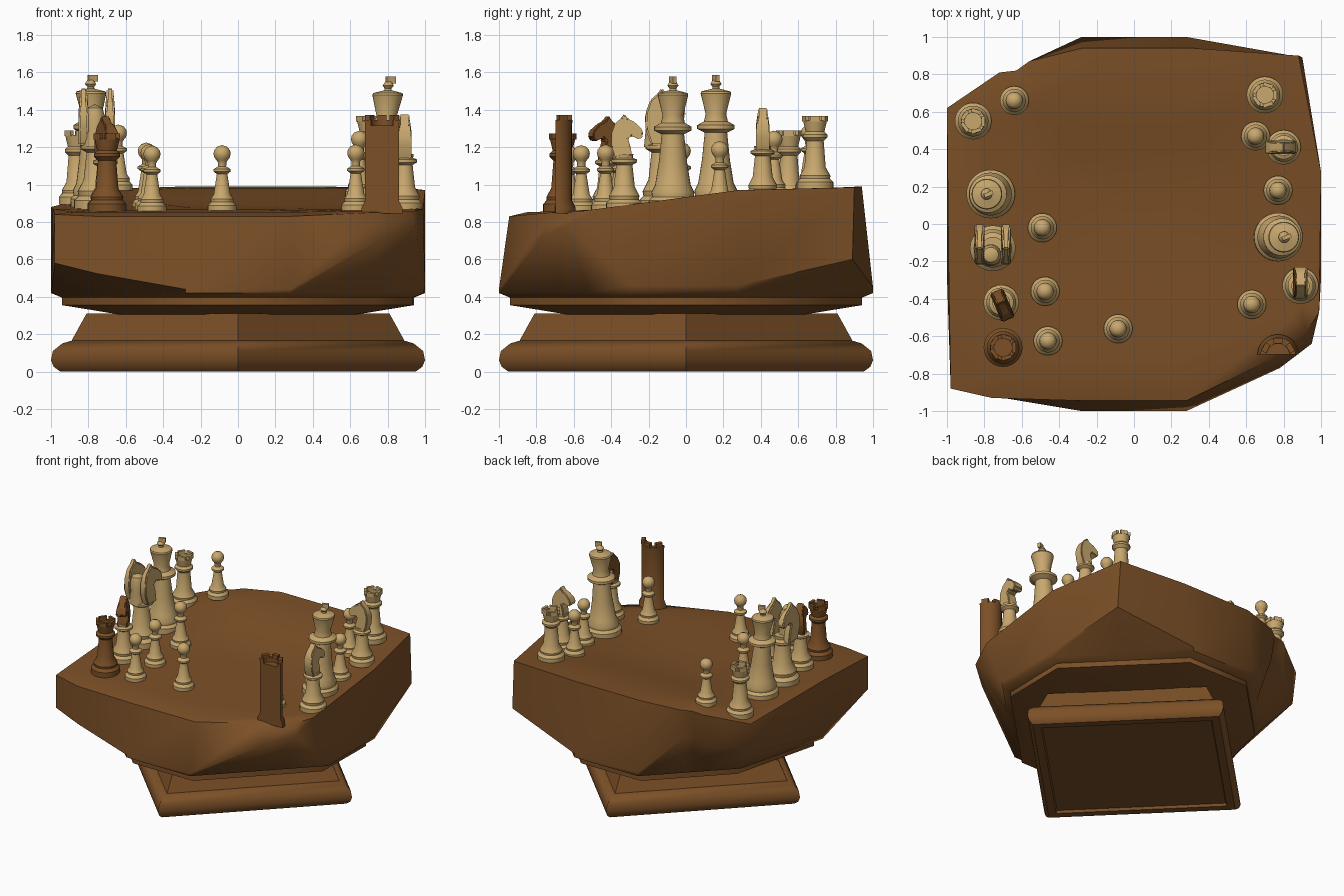
import bpy, bmesh, math
from mathutils import Matrix, Vector

if "Cube" in bpy.data.objects:
    bpy.data.objects.remove(bpy.data.objects["Cube"])


def material(name, col):
    m = bpy.data.materials.new(name)
    m.diffuse_color = (*col, 1)
    m.use_nodes = True
    m.node_tree.nodes["Principled BSDF"].inputs["Base Color"].default_value = m.diffuse_color
    return m


WOOD = material("brown wood", (0.2, 0.08, 0.02))
TAN = material("pale tan", (0.58, 0.39, 0.155))


def finish(name, bm, mats, angle=35):
    bmesh.ops.recalc_face_normals(bm, faces=bm.faces)
    me = bpy.data.meshes.new(name)
    bm.to_mesh(me)
    bm.free()
    for m in mats:
        me.materials.append(m)
    me.shade_smooth()
    me.set_sharp_from_angle(angle=math.radians(angle))
    ob = bpy.data.objects.new(name, me)
    bpy.context.collection.objects.link(ob)
    return ob


def loft(bm, rings):
    """Skin closed rings of points; a one-point ring is a pole."""
    rows = [[bm.verts.new(p) for p in r] for r in rings]
    for a, b in zip(rows, rows[1:]):
        n = max(len(a), len(b))
        for i in range(n):
            j = (i + 1) % n
            q = [a[i % len(a)], a[j % len(a)], b[j % len(b)], b[i % len(b)]]
            bm.faces.new(list(dict.fromkeys(q)))


def lathe(bm, prof, at=(0, 0, 0), s=1, n=28, lean=0):
    x, y, z = at
    rings = []
    for r, h in prof:
        cx = x + lean * h * s
        if r == 0:
            rings.append([(cx, y, z + h * s)])
        else:
            rings.append([(cx + r * s * math.cos(math.tau * i / n),
                           y + r * s * math.sin(math.tau * i / n), z + h * s) for i in range(n)])
    loft(bm, rings)


def lerp(t, pts):
    for (a, u), (b, v) in zip(pts, pts[1:]):
        if t <= b:
            return u + (v - u) * max(0, (t - a) / (b - a))
    return pts[-1][1]


def ground(x, y):
    """Height of the worn top surface."""
    h = lerp(y, [(-0.9, 0.85), (-0.5, 0.865), (-0.2, 0.87), (0.2, 0.885), (0.47, 0.94), (0.7, 0.98), (1, 0.99)])
    return min(h, 0.9) if x < -0.74 else h


# Plinth: square moulding turned on its corner
bm = bmesh.new()
lathe(bm, [(0, 0.02), (0.86, 0.02), (0.87, 0), (0.95, 0), (0.985, 0.025), (1, 0.06), (0.99, 0.11),
           (0.94, 0.15), (0.89, 0.165), (0.81, 0.31), (0, 0.31)], n=4)
finish("plinth", bm, [WOOD])

# Rough block: rim point, then shoulder point below it, counterclockwise
COLUMNS = [
    (-.28, -.945, .83, -.28, -1, .44), (.28, -.945, .83, .28, -1, .44),
    (.72, -.73, .85, .78, -.77, .72), (.92, -.58, .855, .95, -.64, .78),
    (.99, -.47, .87, 1, -.29, .46), (1, .28, .97, 1, .28, .46),
    (.88, .9, .985, .9, .89, .6), (.32, .94, .99, .28, 1, .45),
    (-.28, .94, .99, -.28, 1, .45), (-.56, .87, .97, -.58, .85, .75),
    (-.63, .82, .96, -.61, .76, .72), (-.72, .81, .95, -.75, .78, .7),
    (-1, .62, .88, -1, .58, .64), (-.99, -.3, .87, -1, -.28, .45),
    (-.98, -.88, .84, -.98, -.88, .58), (-.76, -.93, .83, -.76, -.92, .525)]


def foot(c, s=1, z=0.42):
    """Point on the truncated diamond under the block."""
    x, y = c[3:5]
    k = s * min(1 / max(abs(x), abs(y)), 1.28 / (abs(x) + abs(y)))
    return (x * k, y * k, z)


rings = [[(0, 0, 0.3)],
         [foot(c, .81 / (abs(f[0]) + abs(f[1])), .305) for c in COLUMNS for f in [foot(c)]],
         [foot(c, .94, .355) for c in COLUMNS], [foot(c, .94, .395) for c in COLUMNS],
         [foot(c) for c in COLUMNS], [c[3:] for c in COLUMNS], [c[:3] for c in COLUMNS]]
for s in (0.9, 0.78, 0.62, 0.45, 0.25):
    rings.append([(c[0] * s, c[1] * s, ground(c[0] * s, c[1] * s)) for c in COLUMNS])
rings.append([(0, 0, ground(0, 0))])
bm = bmesh.new()
loft(bm, rings)
finish("block", bm, [WOOD], 62)

# Piece profiles: radius, height
PAWN = [(0, 0), (.077, 0), (.077, .03), (.06, .05), (.062, .065), (.045, .09), (.028, .2),
        (.046, .213), (.046, .225), (.022, .24), (.023, .262)] + \
       [(.046 * math.sin(a), .308 - .046 * math.cos(a)) for a in (.7, 1.1, 1.57, 2, 2.5)] + [(0, .354)]
ROOK = [(0, 0), (.098, 0), (.098, .04), (.08, .06), (.082, .075), (.057, .12), (.046, .26), (.066, .28),
        (.066, .295), (.05, .31), (.064, .37), (.045, .37), (.045, .34), (0, .34)]
KING = [(0, 0), (.13, 0), (.13, .045), (.112, .065), (.115, .09), (.095, .13), (.074, .26), (.06, .4),
        (.1, .42), (.1, .44), (.064, .46), (.055, .5), (.082, .61), (.078, .62), (.02, .635),
        (.018, .645), (.03, .66), (.018, .68), (0, .69)]
STAND = [(0, 0), (.1, 0), (.1, .04), (.08, .06), (.084, .08), (.058, .13), (.045, .25), (.07, .265),
         (.07, .28), (.048, .29), (.05, .31), (0, .31)]
HEAD = [(-.045, .28), (-.07, .35), (-.072, .42), (-.05, .48), (-.015, .51), (.0, .535), (.02, .505),
        (.06, .485), (.1, .445), (.105, .41), (.085, .39), (.04, .41), (.02, .395), (.035, .35), (.045, .28)]


def seat(x, y):
    return (x, y, ground(x, y) - 0.006)


def box(bm, centre, size, angle=0):
    mat = Matrix.Translation(centre) @ Matrix.Rotation(angle, 4, 'Z') @ Matrix.Diagonal((*size, 1))
    bmesh.ops.create_cube(bm, size=1, matrix=mat)


def pawn(x, y):
    bm = bmesh.new()
    lathe(bm, PAWN, seat(x, y))
    finish("pawn", bm, [TAN])


def rook(x, y, mat, s=1.0):
    bm = bmesh.new()
    c = Vector(seat(x, y))
    lathe(bm, ROOK, c, s)
    for i in range(5):
        a = math.tau * i / 5
        p = c + Vector((.054 * math.cos(a), .054 * math.sin(a), .38)) * s
        box(bm, p, (.02 * s, .055 * s, .03 * s), a)
    finish("rook", bm, [mat])


def king(x, y, lean):
    bm = bmesh.new()
    c = Vector(seat(x, y))
    lathe(bm, KING, c, lean=lean)
    box(bm, c + Vector((.012 + lean * .69, 0, .69)), (.05, .022, .035), .4)
    finish("king", bm, [TAN])


def knight(x, y, heading, s=1.0, head_mat=TAN, sides=((0, .08),), left_dark=False):
    c = Vector(seat(x, y))
    bm = bmesh.new()
    lathe(bm, STAND, c, s)
    finish("knight_stand", bm, [TAN])
    bm = bmesh.new()
    for off, thick in sides:
        # horse head: extruded outline, slimmer toward the crown
        a, b = [[bm.verts.new((u, off + sgn * thick * (.5 if z < .45 else .35), z)) for u, z in HEAD]
                for sgn in (-1, 1)]
        bm.faces.new(a)
        bm.faces.new(b[::-1])
        for i in range(len(a)):
            j = (i + 1) % len(a)
            bm.faces.new((a[i], a[j], b[j], b[i]))
    bmesh.ops.recalc_face_normals(bm, faces=bm.faces)
    bmesh.ops.bevel(bm, geom=bm.edges[:], offset=.007, segments=2, affect='EDGES')
    bm.transform(Matrix.Translation(c) @ Matrix.Rotation(heading, 4, 'Z') @ Matrix.Scale(s, 4))
    if left_dark:
        for f in bm.faces:
            f.material_index = int(f.calc_center_median().x < c.x - .02)
    finish("knight_head", bm, [head_mat, WOOD], 45)


# Pawns of both armies
for p in ((-.64, .66), (-.49, -.02), (-.475, -.36), (-.46, -.625), (-.085, -.56),
          (.65, .47), (.77, .18), (.63, -.43)):
    pawn(*p)

# Left army
rook(-.86, .55, TAN)
rook(-.7, -.66, WOOD, 1.06)
king(-.765, .16, -.035)
knight(-.755, -.13, math.pi / 2, 1.22, sides=((-.058, .045), (.058, .045)))
knight(-.71, -.42, math.radians(-67), .95, head_mat=WOOD)

# Round poll between the two halves of the forked knight
bm = bmesh.new()
lathe(bm, [(0, 0), (.06, 0), (.05, .1), (.055, .16), (.04, .21), (0, .23)], (-.765, -.165, 1.2))
finish("knight_poll", bm, [TAN])

# Right army
rook(.7, .69, TAN)
knight(.8, .41, math.pi, .92)
king(.77, -.07, .05)
knight(.89, -.33, math.pi / 2, .97, left_dark=True)

# Half rook, sliced flat on the front
bm = bmesh.new()
cy = -.7
lathe(bm, [(0, 0), (.11, 0), (.11, .03), (.09, .07), (.09, .47), (.094, .5), (.06, .5), (.06, .47), (0, .47)],
      (.77, cy, .845))
for i in range(3):
    a = math.pi * (i + .5) / 3
    box(bm, (.77 + .076 * math.cos(a), cy + .076 * math.sin(a), 1.355), (.03, .05, .035), a)
bmesh.ops.bisect_plane(bm, geom=bm.verts[:] + bm.edges[:] + bm.faces[:], plane_co=(0, cy + .003, 0),
                       plane_no=(0, -1, 0), clear_outer=True)
bmesh.ops.holes_fill(bm, edges=[e for e in bm.edges if e.is_boundary], sides=0)
finish("half_rook", bm, [WOOD])
